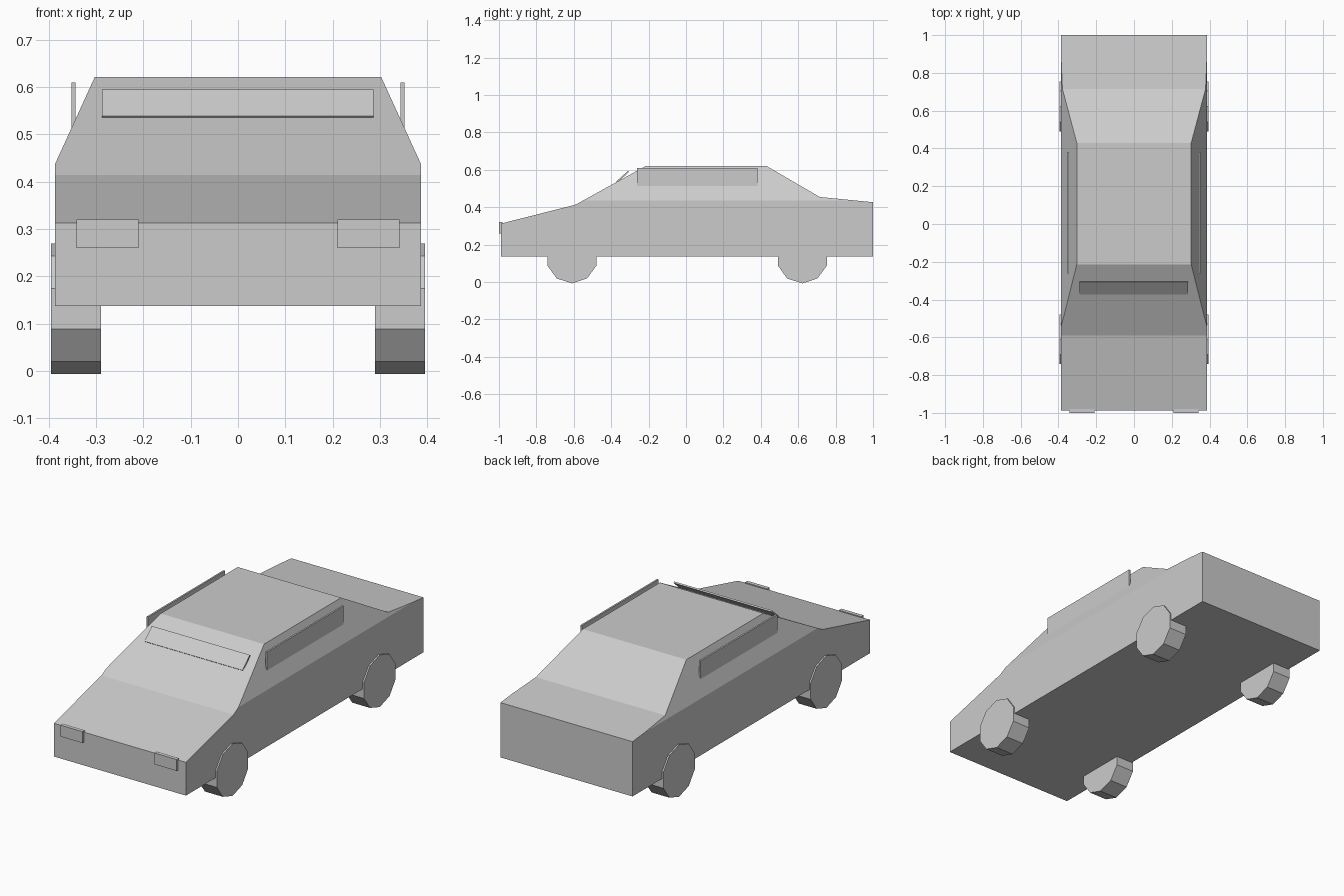
import bpy
import bmesh
import math
from mathutils import Vector, Matrix

cube = bpy.data.objects.get("Cube")
if cube:
    bpy.data.objects.remove(cube, do_unlink=True)

grey = bpy.data.materials.new("plain_grey")
grey.use_nodes = True
GREY = (0.6, 0.6, 0.6, 1)
grey.diffuse_color = GREY
grey.node_tree.nodes["Principled BSDF"].inputs["Base Color"].default_value = GREY


def finish(name, bm):
    bmesh.ops.recalc_face_normals(bm, faces=bm.faces)
    mesh = bpy.data.meshes.new(name)
    bm.to_mesh(mesh)
    bm.free()
    mesh.materials.append(grey)
    obj = bpy.data.objects.new(name, mesh)
    bpy.context.collection.objects.link(obj)
    return obj


def box(name, centre, size, tilt=0):
    bm = bmesh.new()
    matrix = (Matrix.Translation(centre) @ Matrix.Rotation(tilt, 4, 'X')
              @ Matrix.Diagonal((*size, 1)))
    bmesh.ops.create_cube(bm, size=1, matrix=matrix)
    return finish(name, bm)


# Body: side profile extruded across, upper sides sliced to lean inward
HALF, BELT, ROOF_HALF, ROOF = 0.387, 0.437, 0.303, 0.621
profile = [(-0.988, 0.137), (-0.988, 0.313), (-0.59, 0.414), (-0.215, ROOF),
           (0.43, ROOF), (0.715, 0.455), (1.0, 0.427), (1.0, 0.137)]
bm = bmesh.new()
side = bm.faces.new([bm.verts.new((-HALF, y, z)) for y, z in profile])
extruded = bmesh.ops.extrude_face_region(bm, geom=[side])["geom"]
bmesh.ops.translate(bm, vec=(2 * HALF, 0, 0),
                    verts=[g for g in extruded if isinstance(g, bmesh.types.BMVert)])
bmesh.ops.recalc_face_normals(bm, faces=bm.faces)
for s in (-1, 1):
    geom = bm.verts[:] + bm.edges[:] + bm.faces[:]
    cut = bmesh.ops.bisect_plane(
        bm, geom=geom, dist=1e-5, clear_outer=True, plane_co=(s * HALF, 0, BELT),
        plane_no=Vector((s * (ROOF - BELT), 0, HALF - ROOF_HALF)).normalized())
    edges = [g for g in cut["geom_cut"] if isinstance(g, bmesh.types.BMEdge)]
    bmesh.ops.holes_fill(bm, edges=edges, sides=0)
finish("body", bm)

# Windscreen: thin tilted plate standing off the sloping glass
box("windscreen", (-0.001, -0.338, 0.564), (0.574, 0.085, 0.008), math.radians(42))

for s, label in ((1, "left"), (-1, "right")):
    # Side windows and headlights
    box(label + "_side_window", (s * 0.348, 0.06, 0.557), (0.009, 0.642, 0.105))
    box(label + "_headlight", (s * 0.2755, -0.99, 0.29), (0.131, 0.02, 0.06))
    # Ten-sided wheels, flat side down
    for y, end in ((-0.61, "front"), (0.622, "rear")):
        bm = bmesh.new()
        bmesh.ops.create_cone(
            bm, cap_ends=True, segments=10, radius1=0.138, radius2=0.138, depth=0.105,
            matrix=Matrix.Translation((s * 0.3425, y, 0.131)) @ Matrix.Rotation(math.pi / 2, 4, 'Y')
            @ Matrix.Rotation(math.pi / 2, 4, 'Z'))
        finish(f"{end}_{label}_wheel", bm)
